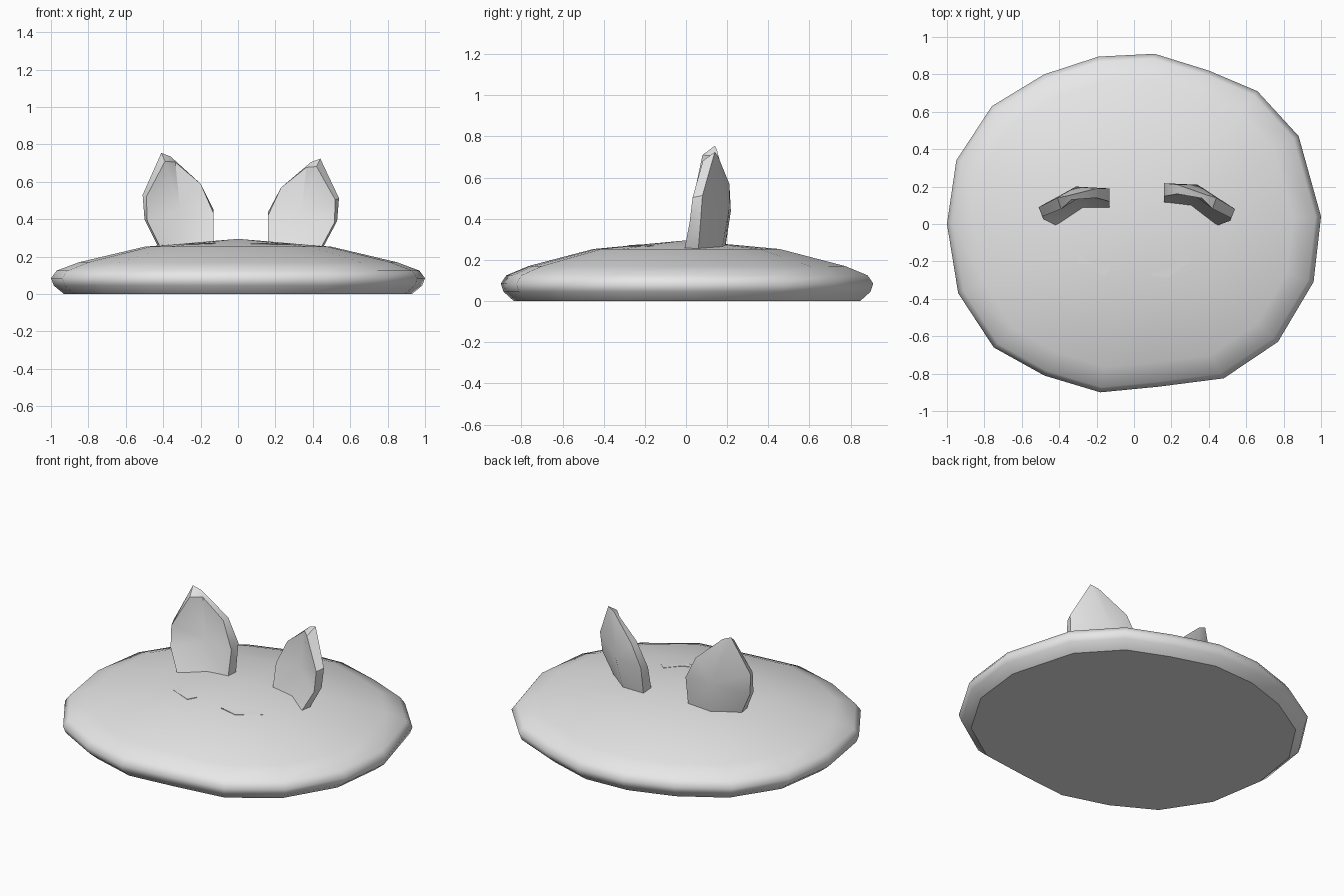
import bpy, bmesh, math

if "Cube" in bpy.data.objects:
    bpy.data.objects.remove(bpy.data.objects["Cube"])

grey = bpy.data.materials.new("grey")
grey.diffuse_color = (0.8, 0.8, 0.8, 1)
grey.use_nodes = True
grey.node_tree.nodes["Principled BSDF"].inputs["Base Color"].default_value = grey.diffuse_color


def finish(name, bm):
    bmesh.ops.recalc_face_normals(bm, faces=bm.faces)
    mesh = bpy.data.meshes.new(name)
    bm.to_mesh(mesh)
    bm.free()
    mesh.materials.append(grey)
    obj = bpy.data.objects.new(name, mesh)
    bpy.context.collection.objects.link(obj)
    return obj


def bridge(bm, a, b):
    n = len(a)
    for i in range(n):
        j = (i + 1) % n
        bm.faces.new((a[i], a[j], b[j], b[i]))


def fan(bm, ring, centre):
    c = bm.verts.new(centre)
    for i in range(len(ring)):
        bm.faces.new((ring[i], ring[(i + 1) % len(ring)], c))


# Domed body: one irregular outline, scaled ring by ring
outline = [(1, .04), (.88, .47), (.66, .71), (.40, .82), (.11, .91), (-.19, .895),
           (-.48, .80), (-.76, .63), (-.95, .34), (-1, 0), (-.94, -.37), (-.75, -.66),
           (-.48, -.81), (-.18, -.90), (.13, -.87), (.48, -.825), (.77, -.63), (.96, -.31)]
profile = [(.93, 0), (.985, .045), (1, .085), (.97, .125), (.85, .17), (.5, .253)]
bm = bmesh.new()
rings = [[bm.verts.new((x * s, y * s, z)) for x, y in outline] for s, z in profile]
for a, b in zip(rings, rings[1:]):
    bridge(bm, a, b)
fan(bm, rings[-1], (0, 0, .295))
for f in bm.faces:
    f.smooth = True
base = bm.faces.new(rings[0])
for e in base.edges:
    e.smooth = False
finish("body", bm)

# Cupped ears: front loop, back loop and a centre point on each side
front = [(-.39, .08, .71), (-.335, .13, .705), (-.20, .14, .59), (-.13, .12, .43), (-.13, .08, .24),
         (-.27, .08, .24), (-.41, -.01, .24), (-.485, .025, .39), (-.49, .04, .52)]
back = [(-.41, .14, .755), (-.36, .15, .735), (-.20, .19, .59), (-.13, .19, .45), (-.13, .16, .24),
        (-.28, .16, .24), (-.42, .06, .24), (-.50, .08, .40), (-.51, .09, .53)]


def right_side(p):
    x, y, z = p
    return (.03 - x, y + .01 + .1 * (x + .31), .24 + (z - .24) * .94)


for name, place in (("left_ear", lambda p: p), ("right_ear", right_side)):
    bm = bmesh.new()
    f = [bm.verts.new(place(p)) for p in front]
    b = [bm.verts.new(place(p)) for p in back]
    bridge(bm, f, b)
    fan(bm, f, place((-.31, .13, .45)))
    fan(bm, b, place((-.31, .2, .46)))
    ear = finish(name, bm)
    bpy.ops.object.select_all(action='DESELECT')
    bpy.context.view_layer.objects.active = ear
    ear.select_set(True)
    bpy.ops.object.shade_smooth_by_angle(angle=math.radians(35))

# Thin bent marks lying on the dome
marks = {"left_mark": [(-.32, -.14), (-.22, -.215), (-.12, -.235), (-.155, -.28), (-.30, -.215)],
         "right_mark": [(.07, -.27), (.19, -.24), (.265, -.155), (.31, -.195), (.18, -.29)]}
for name, pts in marks.items():
    bm = bmesh.new()
    low, high = [[bm.verts.new((x, y, .295 - .088 * math.hypot(x, y) + d)) for x, y in pts]
                 for d in (-.004, .003)]
    bridge(bm, low, high)
    for ring in (low, high):
        bm.faces.new((ring[0], ring[1], ring[4]))
        bm.faces.new((ring[1], ring[2], ring[3], ring[4]))
    finish(name, bm)
